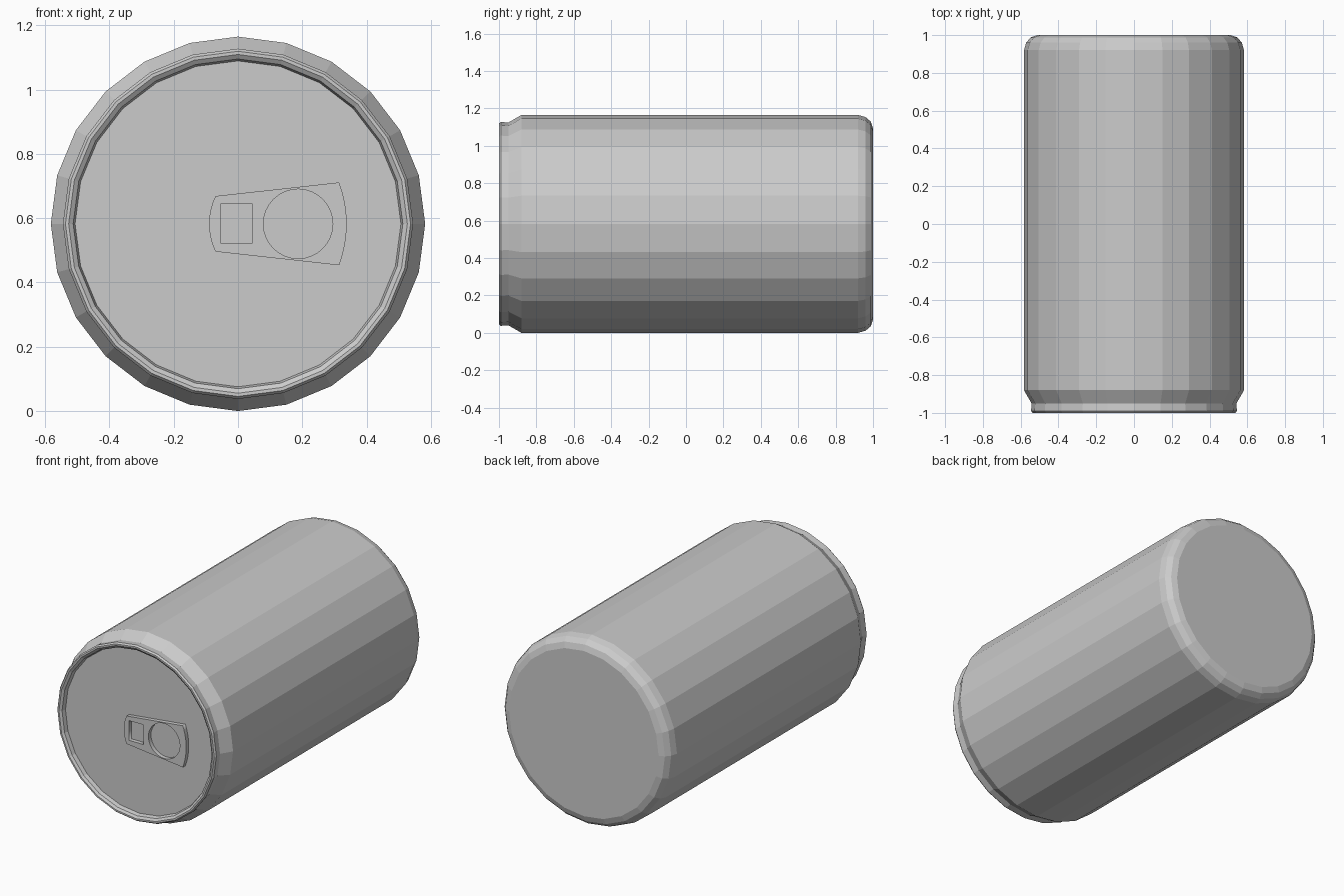
import bpy, bmesh, math

if "Cube" in bpy.data.objects:
    bpy.data.objects.remove(bpy.data.objects["Cube"])

SIDES, R = 24, 0.5825


def lathe(name, profile):
    """Revolve (radius, y) points about the y axis, capping both ends."""
    bm = bmesh.new()
    rings = []
    for r, y in profile:
        rings.append([bm.verts.new((r * math.sin(2 * math.pi * i / SIDES), y,
                                    R + r * math.cos(2 * math.pi * i / SIDES)))
                      for i in range(SIDES)])
    for a, b in zip(rings, rings[1:]):
        for i in range(SIDES):
            j = (i + 1) % SIDES
            bm.faces.new((a[i], a[j], b[j], b[i]))
    bm.faces.new(rings[0])
    bm.faces.new(rings[-1])
    bmesh.ops.recalc_face_normals(bm, faces=bm.faces)
    mesh = bpy.data.meshes.new(name)
    bm.to_mesh(mesh)
    bm.free()
    obj = bpy.data.objects.new(name, mesh)
    bpy.context.collection.objects.link(obj)
    return obj


def arc(cx, cy, r, start, end, n):
    """Points along an arc, angles in degrees."""
    return [(cx + r * math.cos(math.radians(start + (end - start) * i / n)),
             cy + r * math.sin(math.radians(start + (end - start) * i / n)))
            for i in range(n + 1)]


# Can body: recessed lid, rolled rim, neck, wall, rounded base
lathe("can_body", [
    (0.507, -0.965), (0.513, -0.99), (0.527, -1.0), (0.537, -1.0),
    (0.545, -0.99), (0.542, -0.95), (R, -0.88), (R, 0.92),
    (0.571, 0.96), (0.547, 0.988), (0.512, 1.0)])

# Pull tab: tapered outline with a square hole and a round hole
right_end = arc(-0.03, 0, 0.368, -20.5, 20.5, 10)
left_end = arc(0.107, 0, 0.197, 154, 206, 10)
square = [(-0.055, -0.06), (0.045, -0.06), (0.045, 0.062), (-0.055, 0.062)]
circle = arc(0.187, 0, 0.108, 0, 360, 32)[:-1]

curve = bpy.data.curves.new("pull_tab_outline", 'CURVE')
curve.dimensions = '2D'
curve.fill_mode = 'BOTH'
curve.extrude = 0.0125
for points in (right_end + left_end, square, circle):
    spline = curve.splines.new('POLY')
    spline.points.add(len(points) - 1)
    for p, (x, y) in zip(spline.points, points):
        p.co = (x, y, 0, 1)
    spline.use_cyclic_u = True
tab = bpy.data.objects.new("pull_tab", curve)
bpy.context.collection.objects.link(tab)
tab.location = (0, -0.9775, R)
tab.rotation_euler = (math.pi / 2, 0, 0)
bpy.context.view_layer.objects.active = tab
tab.select_set(True)
bpy.ops.object.convert(target='MESH')
